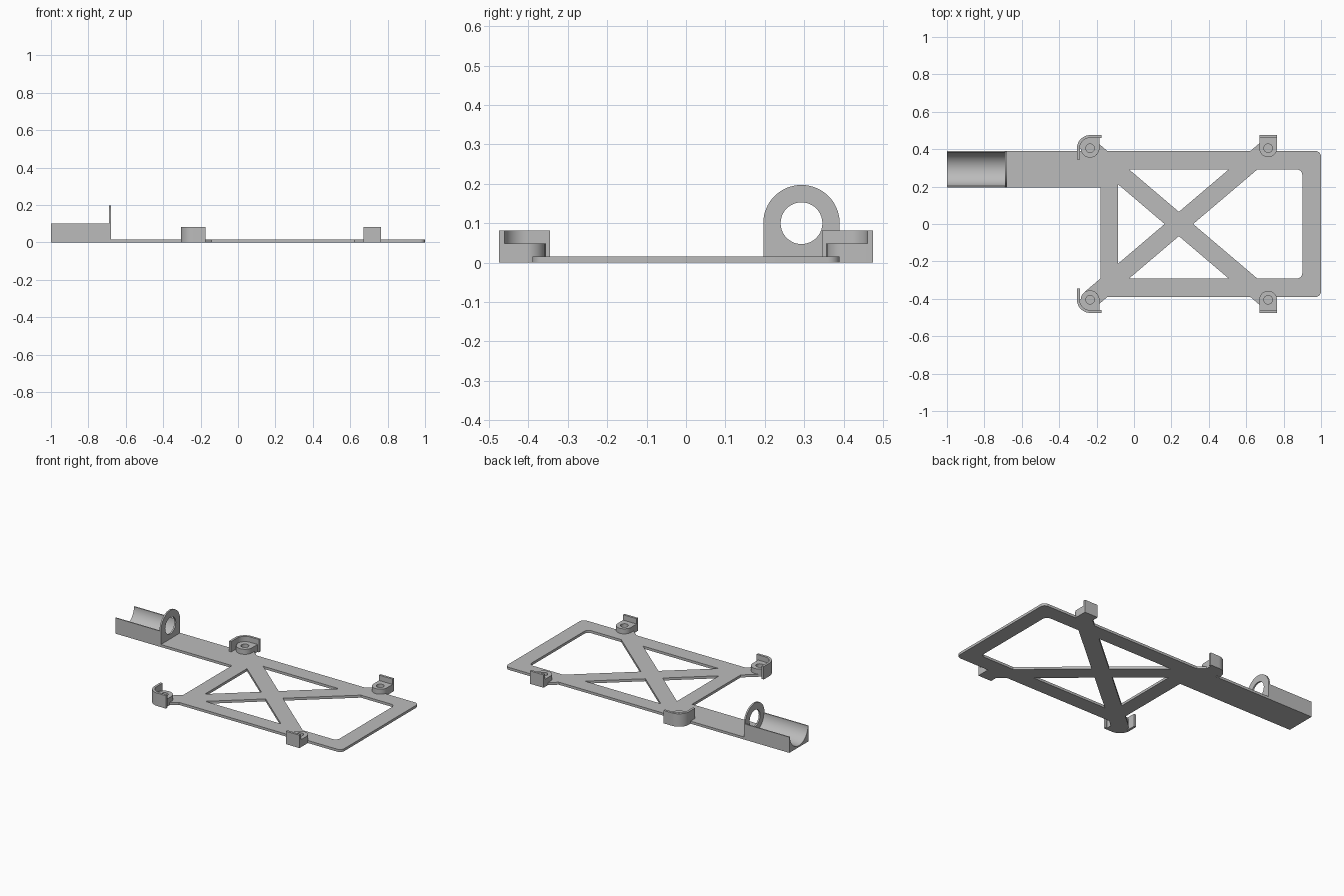
import bpy, bmesh, math
from mathutils import Matrix

if "Cube" in bpy.data.objects:
    bpy.data.objects.remove(bpy.data.objects["Cube"])

grey = bpy.data.materials.new("light_grey")
grey.diffuse_color = (0.5, 0.5, 0.5, 1)
grey.use_nodes = True
grey.node_tree.nodes["Principled BSDF"].inputs["Base Color"].default_value = grey.diffuse_color
T = 0.016                                   # plate thickness


def arc(cx, cy, r, a0, a1, n=16):
    return [(cx + r * math.cos(math.radians(a0 + (a1 - a0) * i / n)),
             cy + r * math.sin(math.radians(a0 + (a1 - a0) * i / n))) for i in range(n + 1)]


def circle(cx, cy, r, n=40):
    return arc(cx, cy, r, 0, 360, n)[:-1]


def prism(name, loops, lo, hi, along_x=False):
    """Extrude a filled outline (first loop) with holes (other loops) from lo to hi."""
    cu = bpy.data.curves.new(name, 'CURVE')
    cu.dimensions = '2D'
    cu.fill_mode = 'BOTH'
    cu.extrude = (hi - lo) / 2
    for loop in loops:
        sp = cu.splines.new('POLY')
        sp.points.add(len(loop) - 1)
        for p, (x, y) in zip(sp.points, loop):
            p.co = (x, y, 0, 1)
        sp.use_cyclic_u = True
    ob = bpy.data.objects.new(name, cu)
    bpy.context.collection.objects.link(ob)
    bpy.ops.object.select_all(action='DESELECT')
    ob.select_set(True)
    bpy.context.view_layer.objects.active = ob
    bpy.ops.object.convert(target='MESH')
    ob = bpy.context.view_layer.objects.active
    bm = bmesh.new()
    bm.from_mesh(ob.data)
    bmesh.ops.translate(bm, vec=(0, 0, (lo + hi) / 2), verts=bm.verts)
    if along_x:                             # profile (y, z), depth along x
        bm.transform(Matrix(((0, 0, 1, 0), (1, 0, 0, 0), (0, 1, 0, 0), (0, 0, 0, 1))))
    bmesh.ops.remove_doubles(bm, verts=bm.verts, dist=1e-5)
    bmesh.ops.recalc_face_normals(bm, faces=bm.faces)
    bm.to_mesh(ob.data)
    bm.free()
    ob.data.materials.clear()
    ob.data.materials.append(grey)
    bpy.ops.object.shade_smooth_by_angle(angle=math.radians(30))
    return ob


def flip(pts):
    return [(x, -y) for x, y in pts]


# Flat frame with arm, corner necks and cross brace openings
W, I = 0.39, 0.292
right_top = [(0.965, W)] + []
outline = [(-0.68, 0.196), (-0.18, 0.196), (-0.18, -0.292), (-0.265, -0.364), (-0.201, -0.44),
           (-0.142, -W), (0.622, -W), (0.683, -0.442), (0.74, -W)]
outline += arc(0.965, -W + 0.03, 0.03, -90, 0, 6) + arc(0.965, W - 0.03, 0.03, 0, 90, 6)
outline += [(0.74, W), (0.683, 0.442), (0.622, W), (-0.142, W), (-0.201, 0.44),
            (-0.25, W), (-0.68, W)]
outline = [(x + 0.005 if x > 0.9 else x, y) for x, y in outline]
top_gap = [(-0.027, I), (0.507, I), (0.24, 0.065)]
left_gap = [(-0.085, 0.211), (-0.085, -0.211), (0.164, 0)]
left_gap = [(-0.085, 0.212), (-0.085, -0.212), (0.164, 0)]
right_gap = [(0.316, 0), (0.66, I)] + arc(0.87, I - 0.03, 0.03, 90, 0, 6)
right_gap += arc(0.87, -I + 0.03, 0.03, 0, -90, 6) + [(0.66, -I)]
prism("frame_plate", [outline, top_gap, flip(top_gap), left_gap, right_gap], 0, T)

# Half-round cradle at the end of the arm
CY, CZ = 0.293, 0.1
cradle = [(0.196, 0), (W, 0), (W, CZ)] + arc(CY, CZ, 0.09, 0, -180, 32) + [(0.196, CZ)]
prism("cradle", [cradle], -1, -0.69, True)

# Upright ring closing the cradle
ring = [(0.196, 0), (W, 0)] + arc(CY, CZ, 0.097, 0, 180, 32)
prism("end_ring", [ring, circle(CY, CZ, 0.053)], -0.69, -0.68, True)

# Four screw mounts: boss with blind hole, plus a raised guard wall
for side, f in (("back", lambda p: p), ("front", flip)):
    x, y = -0.235, 0.405
    wall = [(-0.175, 0.475)] + arc(x, y, 0.07, 90, 180) + [(-0.305, 0.345), (-0.29, 0.345)]
    wall += arc(x, y, 0.055, 180, 90) + [(-0.175, 0.46)]
    boss = [(-0.185, 0.46)] + arc(x, y, 0.055, 90, 180) + arc(x, y, 0.05, 180, 360, 24)
    prism(side + "_left_guard", [f(wall)], 0, 0.082)
    prism(side + "_left_boss_base", [f(boss)], 0, T)
    prism(side + "_left_boss", [f(boss), f(circle(x, y, 0.023, 24))], T, 0.048)

    x = 0.7175
    wall = [(0.67, 0.46), (0.765, 0.46), (0.765, 0.475), (0.67, 0.475)]
    boss = [(0.765, 0.46), (0.67, 0.46)] + arc(x, y, 0.0475, 180, 360, 24)
    prism(side + "_right_guard", [f(wall)], 0, 0.082)
    prism(side + "_right_boss_base", [f(boss)], 0, T)
    prism(side + "_right_boss", [f(boss), f(circle(x, y, 0.023, 24))], T, 0.048)
